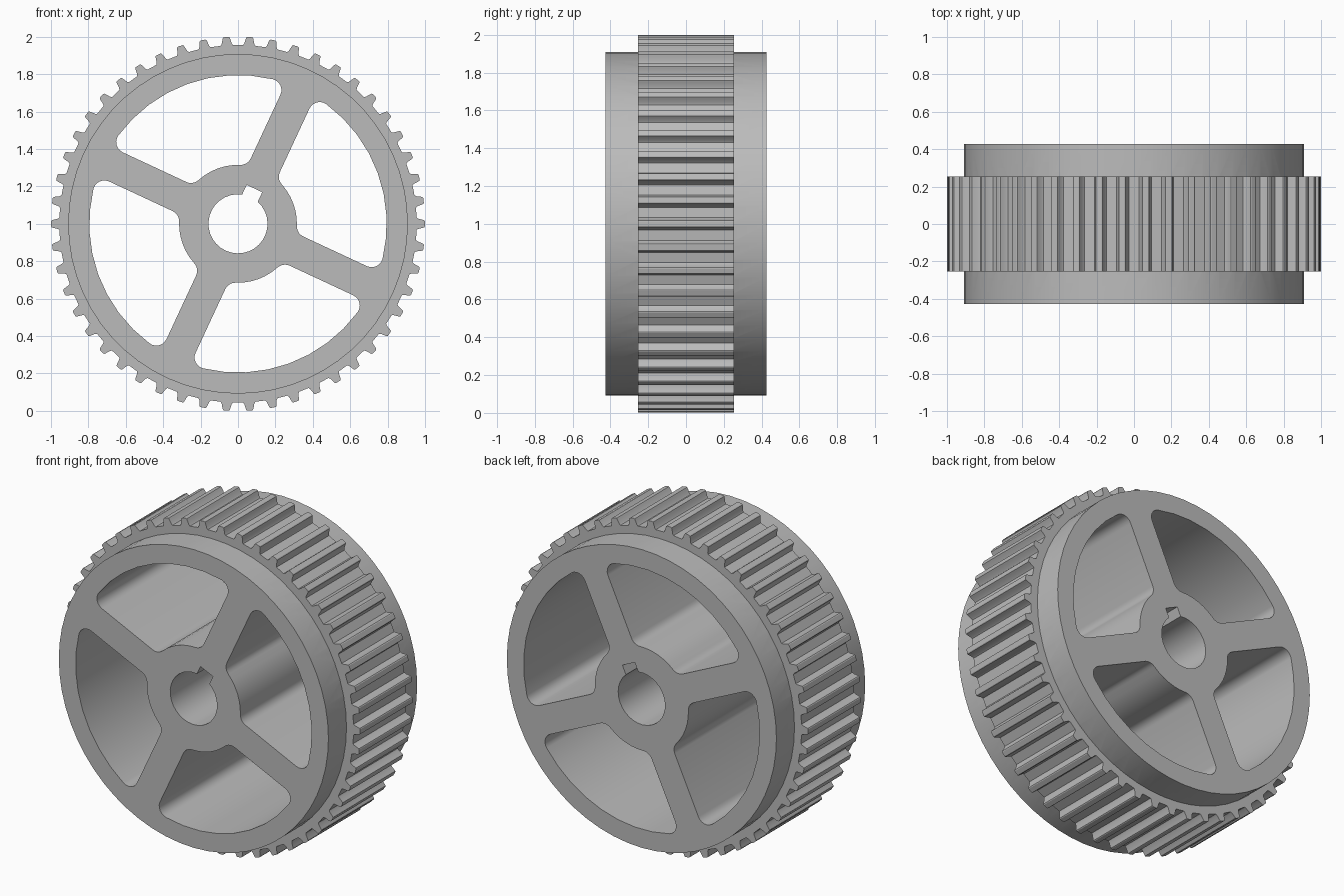
import bpy
import bmesh
from math import sin, cos, asin, pi, radians, sqrt, atan2
from mathutils import Vector

cube = bpy.data.objects.get("Cube")
if cube:
    bpy.data.objects.remove(cube, do_unlink=True)

TEETH = 50
SPOKES = 4
SPOKE_ANGLE = radians(65)
HALF_SPOKE = 0.086
HUB_R, WINDOW_R, DRUM_R = 0.315, 0.795, 0.908
BORE_R, KEY_R, KEY_HALF = 0.158, 0.208, 0.046
FILLET = 0.06


def polar(r, a):
    return Vector((r * cos(a), r * sin(a)))


def arc(r, a0, a1, steps, centre=Vector((0, 0))):
    return [centre + polar(r, a0 + (a1 - a0) * i / steps) for i in range(steps + 1)]


def turned(points, angle):
    c, s = cos(angle), sin(angle)
    return [Vector((p.x * c - p.y * s, p.x * s + p.y * c)) for p in points]


def circle(r, n):
    return arc(r, 0, 2 * pi, n)[:-1]


def window():
    """Opening between two spokes, symmetric about its own +x axis, with rounded corners."""
    half = pi / SPOKES
    side = HALF_SPOKE + FILLET
    d_in, d_out = HUB_R + FILLET, WINDOW_R - FILLET
    a_in = half - asin(side / d_in)
    a_out = half - asin(side / d_out)
    normal = half + pi / 2
    upper = arc(WINDOW_R, 0, a_out, 4)
    upper += arc(FILLET, a_out, normal, 6, polar(d_out, a_out))[1:]
    upper += arc(FILLET, normal, a_in + pi, 5, polar(d_in, a_in))
    upper += arc(HUB_R, a_in, 0, 3)[1:]
    lower = [Vector((p.x, -p.y)) for p in reversed(upper[1:-1])]
    return upper + lower


def bore():
    """Round shaft hole with a keyway slot."""
    a = asin(KEY_HALF / BORE_R)
    pts = arc(BORE_R, a, 2 * pi - a, 28)
    pts += [Vector((KEY_R, -KEY_HALF)), Vector((KEY_R, KEY_HALF))]
    return turned(pts, SPOKE_ANGLE)


def tooth_outline():
    half_tooth = [(0.955, 0.033), (0.964, 0.027), (0.988, 0.021), (0.997, 0.018), (1.0, 0.013)]
    tooth = [Vector((r, -w)) for r, w in half_tooth]
    tooth += [Vector((r, w)) for r, w in reversed(half_tooth)]
    return [p for i in range(TEETH) for p in turned(tooth, 2 * pi * i / TEETH)]


def plate(name, loops, half_depth):
    """Fill the outline and its holes, then extrude along y."""
    bm = bmesh.new()
    edges = []
    for loop in loops:
        vs = [bm.verts.new((p.x, -half_depth, p.y + 1)) for p in loop]
        edges += [bm.edges.new((v, vs[i - 1])) for i, v in enumerate(vs)]
    bmesh.ops.triangle_fill(bm, edges=edges, use_beauty=True, normal=(0, -1, 0))
    ext = bmesh.ops.extrude_face_region(bm, geom=bm.faces[:], use_keep_orig=True)
    moved = [g for g in ext["geom"] if isinstance(g, bmesh.types.BMVert)]
    bmesh.ops.translate(bm, verts=moved, vec=(0, 2 * half_depth, 0))
    bmesh.ops.recalc_face_normals(bm, faces=bm.faces[:])
    mesh = bpy.data.meshes.new(name)
    bm.to_mesh(mesh)
    bm.free()
    obj = bpy.data.objects.new(name, mesh)
    bpy.context.collection.objects.link(obj)
    return obj


# Material
steel = bpy.data.materials.new("plain_grey")
steel.use_nodes = True
grey = (0.5, 0.5, 0.5, 1)
steel.diffuse_color = grey
steel.node_tree.nodes["Principled BSDF"].inputs["Base Color"].default_value = grey

# Spoked drum
windows = [turned(window(), SPOKE_ANGLE + (i + 0.5) * 2 * pi / SPOKES) for i in range(SPOKES)]
wheel = plate("toothed_pulley_wheel", [circle(DRUM_R, 60), bore()] + windows, 0.427)
wheel.data.materials.append(steel)

# Toothed band, joined to the drum as one solid
band = plate("toothed_band", [tooth_outline(), circle(0.85, 60)], 0.253)
band.data.materials.append(steel)
join = wheel.modifiers.new("join_band", "BOOLEAN")
join.operation = "UNION"
join.solver = "EXACT"
join.object = band
bpy.context.view_layer.objects.active = wheel
wheel.select_set(True)
bpy.ops.object.modifier_apply(modifier=join.name)
bpy.data.objects.remove(band, do_unlink=True)

# Smooth curved walls, crisp rims
bpy.ops.object.select_all(action="DESELECT")
wheel.select_set(True)
bpy.ops.object.shade_smooth_by_angle(angle=radians(25))
